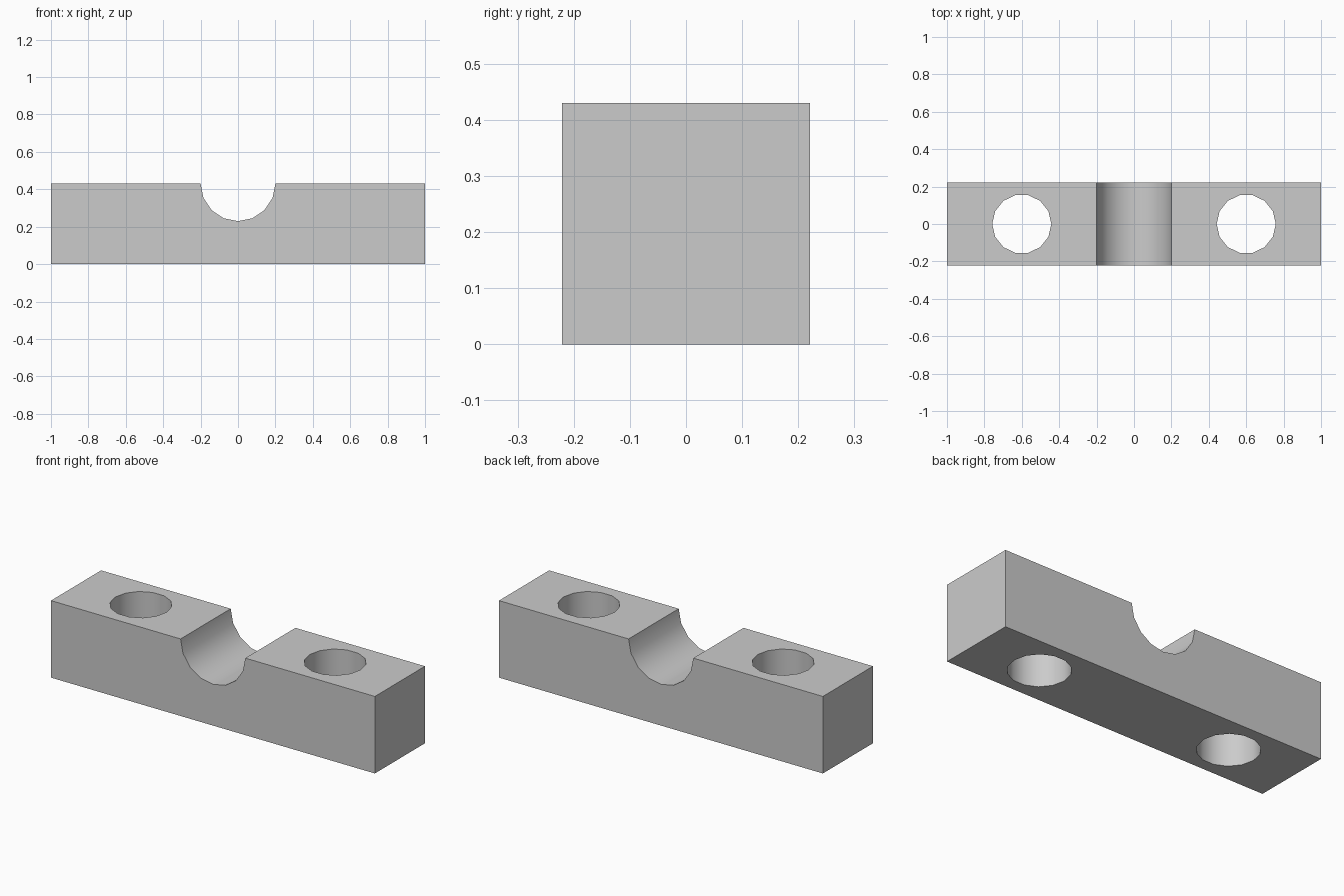
import bpy
import math

LENGTH, DEPTH, HEIGHT = 2.0, 0.442, 0.43
GROOVE_RADIUS, GROOVE_SIDES = 0.2, 16
HOLE_RADIUS, HOLE_SIDES, HOLE_X = 0.158, 14, 0.6

cube = bpy.data.objects.get("Cube")
if cube:
    bpy.data.objects.remove(cube, do_unlink=True)

# Grey material
grey = bpy.data.materials.new("light grey")
grey.use_nodes = True
colour = (0.6, 0.6, 0.6, 1.0)
grey.diffuse_color = colour
grey.node_tree.nodes["Principled BSDF"].inputs["Base Color"].default_value = colour


def cutter(name, sides, radius, depth, location, rotation):
    bpy.ops.mesh.primitive_cylinder_add(
        vertices=sides, radius=radius, depth=depth, location=location, rotation=rotation)
    obj = bpy.context.object
    obj.name = name
    obj.hide_render = True
    obj.data.materials.append(grey)
    return obj


# Rectangular bar
bpy.ops.mesh.primitive_cube_add(size=1, location=(0, 0, HEIGHT / 2))
block = bpy.context.object
block.name = "clamp_block"
block.scale = (LENGTH, DEPTH, HEIGHT)
bpy.ops.object.transform_apply(location=True, rotation=False, scale=True)
block.data.materials.append(grey)

# Half-round groove across the top and a through hole on each side
cutters = [cutter("groove_cutter", GROOVE_SIDES, GROOVE_RADIUS, 1,
                  (0, 0, HEIGHT), (math.pi / 2, 0, 0))]
for side, name in ((-1, "right_hole_cutter"), (1, "left_hole_cutter")):
    cutters.append(cutter(name, HOLE_SIDES, HOLE_RADIUS, 1,
                          (side * HOLE_X, 0, HEIGHT / 2), (0, 0, math.pi / 2)))

# Cut the block and discard the cutters
bpy.ops.object.select_all(action="DESELECT")
block.select_set(True)
bpy.context.view_layer.objects.active = block
for tool in cutters:
    cut = block.modifiers.new(tool.name, "BOOLEAN")
    cut.operation = "DIFFERENCE"
    cut.solver = "EXACT"
    cut.object = tool
    bpy.ops.object.modifier_apply(modifier=cut.name)
    bpy.data.objects.remove(tool, do_unlink=True)

# Smooth curved walls, sharp outer edges
bpy.ops.object.shade_smooth_by_angle(angle=math.radians(30))
